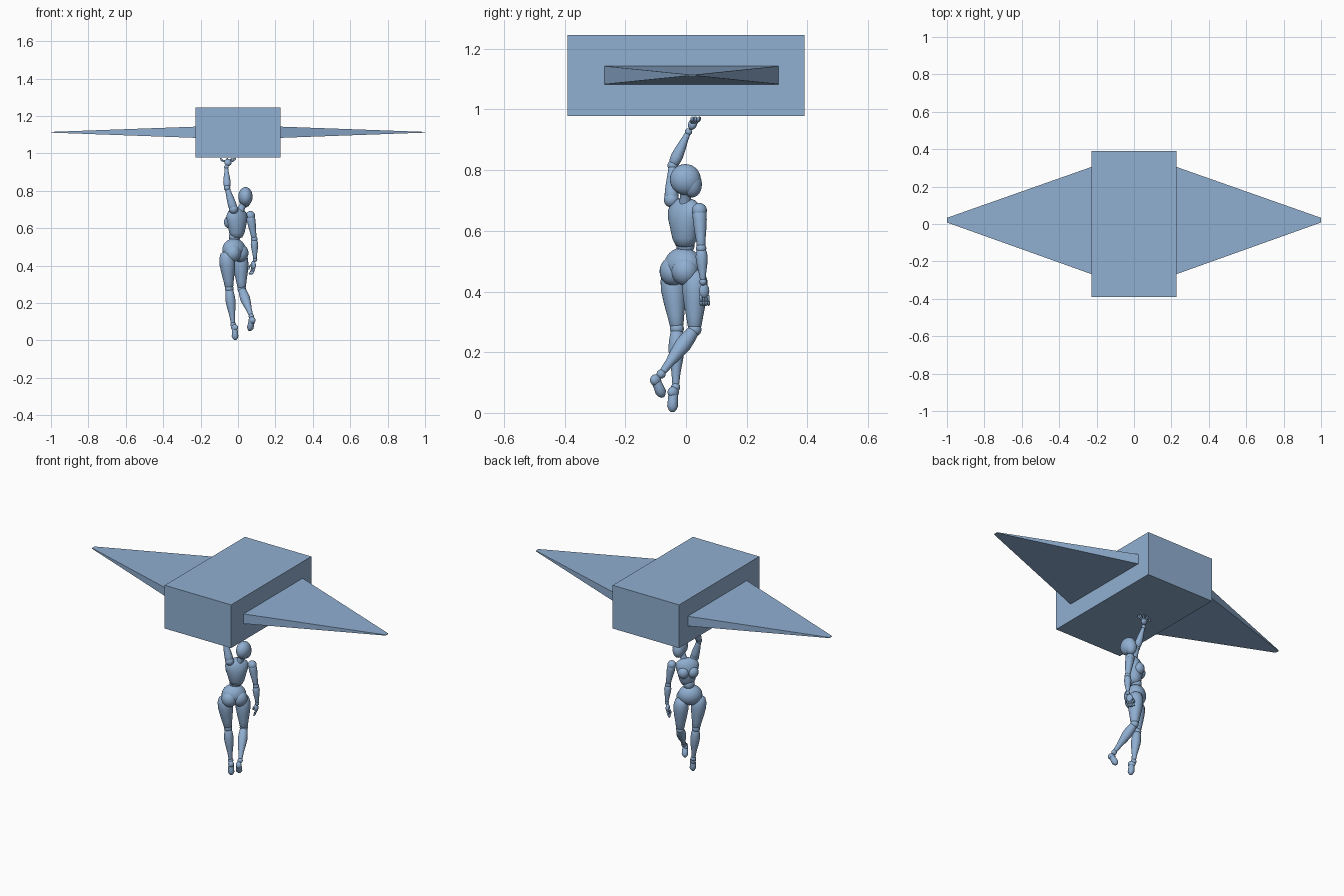
import bpy, bmesh, math
from mathutils import Vector, Matrix

if "Cube" in bpy.data.objects:
    bpy.data.objects.remove(bpy.data.objects["Cube"])

TWIST = math.radians(45)
BLUE = bpy.data.materials.new("slate_blue")
BLUE.diffuse_color = (.277, .427, .638, 1)
BLUE.use_nodes = True
BLUE.node_tree.nodes["Principled BSDF"].inputs["Base Color"].default_value = BLUE.diffuse_color


def finish(name, bm, smooth=True):
    bmesh.ops.recalc_face_normals(bm, faces=bm.faces)
    me = bpy.data.meshes.new(name)
    bm.to_mesh(me)
    bm.free()
    me.materials.append(BLUE)
    ob = bpy.data.objects.new(name, me)
    bpy.context.collection.objects.link(ob)
    if smooth:
        for p in me.polygons:
            p.use_smooth = True
    return ob


def ball(name, c, r, rz=0.0, rx=0.0):
    """Ellipsoid; r is one radius or three."""
    r = (r, r, r) if isinstance(r, (int, float)) else r
    bm = bmesh.new()
    m = (Matrix.Translation(c) @ Matrix.Rotation(rz, 4, 'Z')
         @ Matrix.Rotation(rx, 4, 'X') @ Matrix.Diagonal((*r, 1)))
    bmesh.ops.create_uvsphere(bm, u_segments=24, v_segments=16, radius=1, matrix=m)
    return finish(name, bm)


def skin(name, rings):
    """Closed surface through a list of rings of points."""
    bm = bmesh.new()
    vs = [[bm.verts.new(p) for p in ring] for ring in rings]
    n = len(vs[0])
    for a, b in zip(vs, vs[1:]):
        for i in range(n):
            bm.faces.new((a[i], a[(i + 1) % n], b[(i + 1) % n], b[i]))
    bm.faces.new(vs[0])
    bm.faces.new(vs[-1])
    return finish(name, bm)


def limb(name, a, b, profile, n=20):
    """Turned body segment from a to b; profile = (position, radius)."""
    a, b = Vector(a), Vector(b)
    q = (b - a).to_track_quat('Z', 'Y')
    rings = []
    for t, r in profile:
        rings.append([a.lerp(b, t) + q @ Vector((r * math.cos(2 * math.pi * i / n),
                      r * math.sin(2 * math.pi * i / n), 0)) for i in range(n)])
    return skin(name, rings)


def finger(name, pts, r):
    for i, (a, b) in enumerate(zip(pts, pts[1:])):
        limb(f"{name}_{i}", a, b, [(-.12, r * .4), (0, r * .9), (.5, r), (.95, r * .8), (1.1, r * .35)], 10)


# Carried block
bm = bmesh.new()
bmesh.ops.create_cube(bm, size=1, matrix=Matrix.Translation((0, 0, 1.112))
                      @ Matrix.Diagonal((.452, .78, .266, 1)))
finish("block", bm, False)

# Tapered side wings
for side, s in (("left", -1), ("right", 1)):
    bm = bmesh.new()
    root = [bm.verts.new((s * .225, y, z)) for y, z in
            ((-.269, 1.083), (.306, 1.083), (.306, 1.143), (-.269, 1.143))]
    tip = [bm.verts.new((s, y, z)) for y, z in
           ((.008, 1.111), (.033, 1.111), (.033, 1.115), (.008, 1.115))]
    for i in range(4):
        j = (i + 1) % 4
        bm.faces.new((root[i], root[j], tip[j], tip[i]))
    bm.faces.new(root)
    bm.faces.new(tip)
    finish(side + "_wing", bm, False)

# Head and neck
ball("skull", (.040, -.002, .769), (.038, .051, .051))
ball("face", (.038, .017, .758), (.033, .035, .048), 0, .15)
limb("neck", (.006, -.004, .675), (.032, .0, .74),
     [(0, .024), (.3, .019), (.7, .018), (1, .020)])

# Rib cage, turned toward the back left
R = Matrix.Rotation(TWIST, 3, 'Z')
rings = []
for z, w, d in ((.546, .016, .014), (.552, .032, .028), (.575, .044, .038), (.61, .053, .044),
                (.64, .062, .047), (.665, .066, .043), (.685, .060, .035), (.70, .042, .026), (.708, .018, .012)):
    rings.append([Vector((-.006, -.004, z)) + R @ Vector((w * math.cos(t), d * math.sin(t), 0))
                  for t in (2 * math.pi * i / 32 for i in range(32))])
skin("rib_cage", rings)
for side, s in (("left", -1), ("right", 1)):
    c = Vector((-.006, -.004, .633)) + R @ Vector((s * .026, .025, 0))
    ball(side + "_breast", c, (.033, .033, .036), TWIST)

# Waist and pelvis
ball("waist", (-.018, -.002, .555), (.032, .029, .036), TWIST)
hip = Vector((-.021, -.010, .485))
ball("pelvis", hip, (.069, .056, .060), TWIST)
for side, s in (("left", -1), ("right", 1)):
    ball(side + "_buttock", hip + R @ Vector((s * .028, -.018, -.018)), (.045, .044, .048), TWIST)

# Legs: hip, knee, ankle, heel, toe
legs = {
    "left": [(-.060, -.044, .448), (-.047, -.030, .278), (-.026, -.034, .085), (-.018, -.042, .068), (-.015, -.045, .006)],
    "right": [(.012, .030, .445), (.020, .028, .275), (.072, -.082, .128), (.075, -.100, .108), (.062, -.077, .055)],
}
thigh = [(-.16, .018), (-.1, .032), (.05, .041), (.25, .042), (.5, .036), (.75, .028), (.93, .023), (1, .016)]
calf = [(0, .014), (.06, .021), (.2, .025), (.35, .027), (.55, .022), (.75, .015), (.93, .012), (1, .009)]
for side, (h, k, a, heel, toe) in legs.items():
    limb(side + "_thigh", h, k, thigh)
    ball(side + "_knee", k, .023)
    limb(side + "_calf", k, a, calf)
    ball(side + "_ankle", a, .015)
    ball(side + "_heel", heel, (.016, .021, .019), TWIST)
    limb(side + "_foot", heel, toe, [(-.1, .012), (.2, .016), (.5, .017), (.75, .018), (.95, .012), (1.05, .006)])

# Arms: shoulder, elbow, wrist, palm
arms = {
    "raised": [(-.024, -.048, .702), (-.058, -.044, .815), (-.062, .008, .926), (-.054, .022, .952)],
    "lowered": [(.066, .044, .667), (.087, .050, .542), (.091, .056, .432), (.082, .060, .402)],
}
upper = [(-.08, .014), (.05, .023), (.25, .023), (.5, .020), (.75, .016), (.95, .014), (1, .010)]
fore = [(0, .010), (.08, .017), (.25, .020), (.5, .017), (.8, .011), (.97, .009), (1, .007)]
for side, (s, e, w, p) in arms.items():
    ball(side + "_shoulder", s, .025)
    limb(side + "_upper_arm", s, e, upper)
    ball(side + "_elbow", e, .017)
    limb(side + "_forearm", e, w, fore)
    ball(side + "_wrist", w, .012)
ball("raised_palm", arms["raised"][3], (.020, .014, .020), .3, -.4)
ball("lowered_palm", arms["lowered"][3], (.012, .018, .024), .5)

# Raised fingers spread in a ring under the block
p = Vector(arms["raised"][3])
for i, ang in enumerate((-5, 25, 60, 95, 170)):
    d = Vector((math.cos(math.radians(ang)), math.sin(math.radians(ang)) * .6, 0))
    finger(f"raised_finger_{i}", [p + d * .012 + Vector((0, 0, .005)), p + d * .030 + Vector((0, 0, .009)),
                                  p + d * .041 + Vector((0, 0, .022))], .0058)

# Lowered fingers hanging loosely
p = Vector(arms["lowered"][3])
for i in range(4):
    o = p + Vector((.006 - .004 * i, -.012 + .008 * i, -.016))
    finger(f"lowered_finger_{i}", [o, o + Vector((-.006, .002, -.018)), o + Vector((-.016, .002, -.031))], .0055)
finger("lowered_thumb", [p + Vector((-.008, .006, .004)), p + Vector((-.022, .008, -.006)),
                         p + Vector((-.026, .008, -.022))], .0055)
